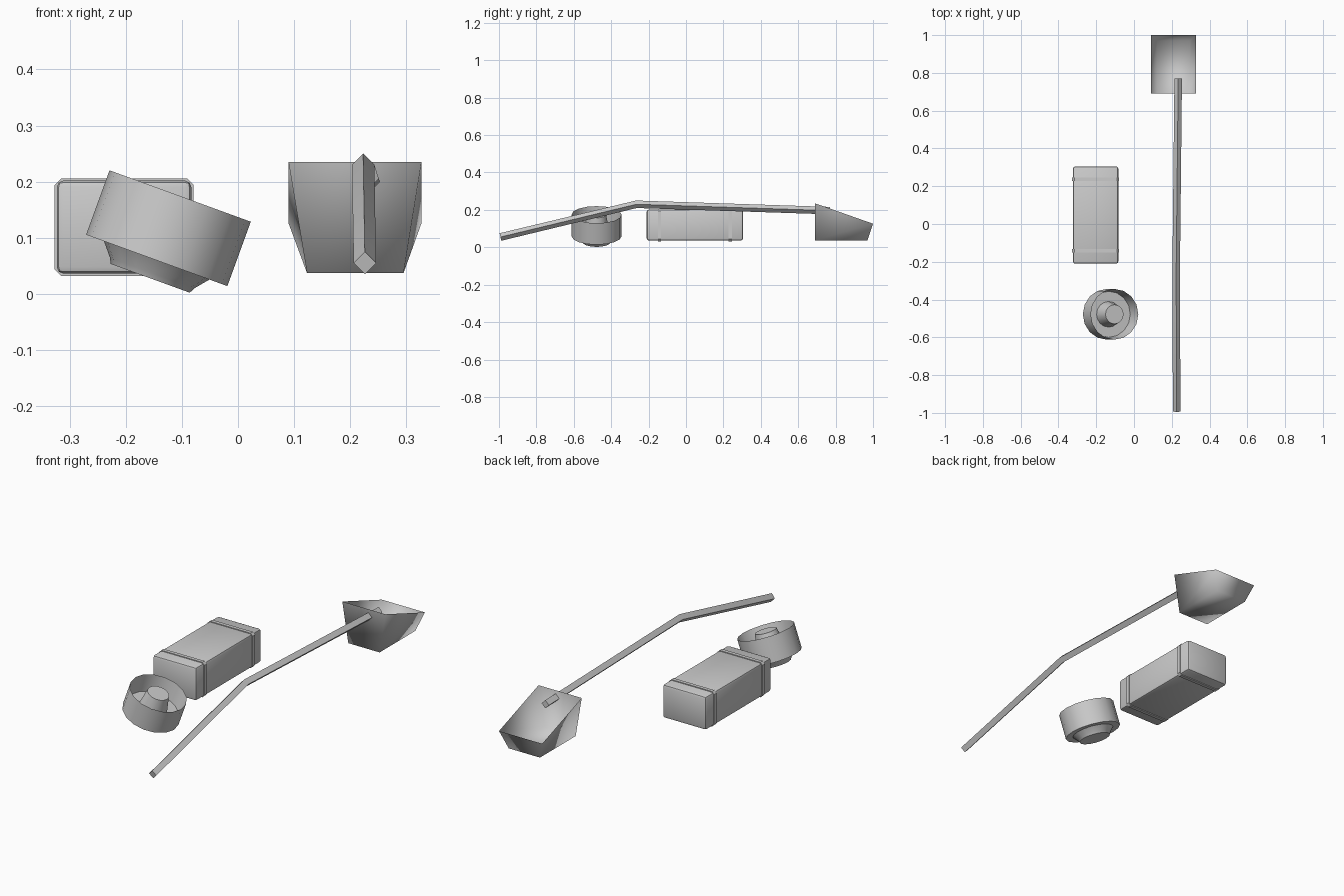
import bpy, bmesh
from math import cos, sin, tau, radians
from mathutils import Matrix

if "Cube" in bpy.data.objects:
    bpy.data.objects.remove(bpy.data.objects["Cube"])


def make(name, bm, angle=40):
    bmesh.ops.recalc_face_normals(bm, faces=bm.faces)
    me = bpy.data.meshes.new(name)
    bm.to_mesh(me)
    bm.free()
    ob = bpy.data.objects.new(name, me)
    bpy.context.collection.objects.link(ob)
    bpy.ops.object.select_all(action='DESELECT')
    bpy.context.view_layer.objects.active = ob
    ob.select_set(True)
    bpy.ops.object.shade_smooth_by_angle(angle=radians(angle))
    return ob


def loft(bm, rings):
    vs = [[bm.verts.new(p) for p in r] for r in rings]
    for a, b in zip(vs, vs[1:]):
        for i in range(len(a)):
            j = (i + 1) % len(a)
            bm.faces.new((a[i], a[j], b[j], b[i]))
    return vs


def box(name, lo, hi, bevel):
    bm = bmesh.new()
    size = [b - a for a, b in zip(lo, hi)]
    mid = [(a + b) / 2 for a, b in zip(lo, hi)]
    bmesh.ops.create_cube(bm, size=1, matrix=Matrix.Translation(mid) @ Matrix.Diagonal((*size, 1)))
    # round only the lengthwise edges on bands, all edges elsewhere
    bmesh.ops.bevel(bm, geom=bm.edges[:], offset=bevel, segments=2, profile=0.5, affect='EDGES')
    return make(name, bm)


# rounded box with a raised strap near each end
box("box_body", (-0.323, -0.21, 0.036), (-0.083, 0.305, 0.202), 0.012)
for label, y in (("front", -0.142), ("back", 0.237)):
    bm = bmesh.new()
    x0, x1, z0, z1, c = -0.327, -0.079, 0.032, 0.206, 0.012
    outline = [(x0 + c, z0), (x1 - c, z0), (x1, z0 + c), (x1, z1 - c),
               (x1 - c, z1), (x0 + c, z1), (x0, z1 - c), (x0, z0 + c)]
    rings = loft(bm, [[(x, yy, z) for x, z in outline] for yy in (y - 0.009, y + 0.009)])
    for r in rings:
        bm.faces.new(r)
    make(label + "_strap", bm)

# tilted drum: closed lathe profile (radius, height) along its axis
profile = [(0.075, -0.095), (0.08, -0.085), (0.1, -0.061), (0.134, -0.061),
           (0.134, 0.061), (0.122, -0.03), (0.068, -0.03), (0.051, 0.061)]
bm = bmesh.new()
n = 16
rings = loft(bm, [[(r * cos(tau * i / n), r * sin(tau * i / n), h) for i in range(n)]
                  for r, h in profile])
bm.faces.new(rings[0])
bm.faces.new(rings[-1])
bm.transform(Matrix.Translation((-0.124, -0.478, 0.117)) @ Matrix.Rotation(radians(20), 4, 'Y'))
make("drum", bm)

# bent four-sided handle
bm = bmesh.new()
path = [(0.226, -0.992, 0.055), (0.223, -0.265, 0.23), (0.234, 0.77, 0.196)]
lean = [0.0045, 0.002, 0]
r = 0.02
rings = loft(bm, [[(x + r, y, z), (x, y - s, z + r), (x - r, y, z), (x, y + s, z - r)]
                  for (x, y, z), s in zip(path, lean)])
bm.faces.new(rings[0])
bm.faces.new(rings[-1])
make("handle", bm, 30)

# open scoop: tapered back, floor, sides and front lip
bm = bmesh.new()
rings = loft(bm, [
    [(0.123, 0.69, 0.037), (0.295, 0.69, 0.037), (0.295, 0.97, 0.037), (0.123, 0.97, 0.037)],
    [(0.09, 0.69, 0.235), (0.327, 0.69, 0.235), (0.327, 1.0, 0.126), (0.09, 1.0, 0.126)]])
bm.faces.new(rings[0])
make("scoop", bm, 100)
